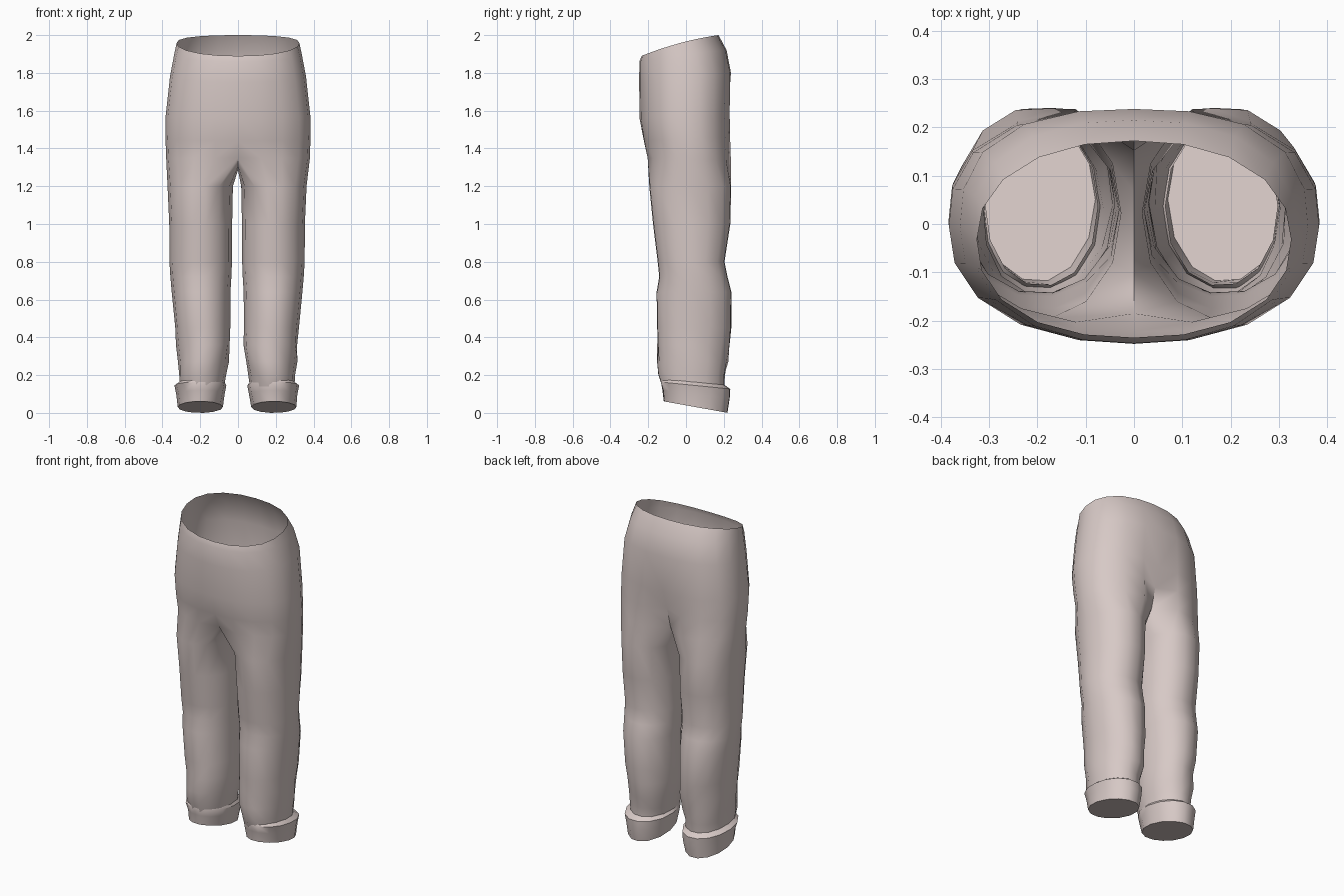
import bpy, bmesh, math

cube = bpy.data.objects.get("Cube")
if cube:
    bpy.data.objects.remove(cube)

cloth = bpy.data.materials.new("pale pink grey cloth")
cloth.use_nodes = True
tone = (0.68, 0.585, 0.565, 1)
cloth.diffuse_color = tone
cloth.node_tree.nodes["Principled BSDF"].inputs["Base Color"].default_value = tone

HALF = 11     # points from front centre round one side to back centre
INNER = 3     # points on the seam between the legs
LEG = HALF + INNER


def squircle(angle, power):
    c, s = math.cos(angle), math.sin(angle)
    r = (abs(c) ** power + abs(s) ** power) ** (-1 / power)
    return c * r, s * r


def hip_ring(bm, z_front, z_back, half_width, y_front, y_back, power, dent_front=0, dent_back=0):
    """One row of points up the left side and one up the right, sharing both centres."""
    sides = {}
    for side in (1, -1):
        row = []
        for i in range(HALF):
            if side < 0 and i in (0, HALF - 1):
                row.append(sides[1][i])
                continue
            t = i / (HALF - 1)
            x, s = squircle(math.pi * (t - 0.5), 2.3 if t < 0.5 else power)
            y = (y_front + y_back) / 2 + s * (y_back - y_front) / 2
            dent = {0: dent_front, HALF - 1: -dent_back}.get(i, 0)
            # The side of the waistband arches slightly above a straight slope
            z = z_front + (z_back - z_front) * ((s + 1) / 2 + 0.12 * (1 - s * s))
            if i in (0, HALF - 1):
                x = 0
            row.append(bm.verts.new((side * x * half_width, y + dent, z)))
        sides[side] = row
    return sides


def leg_ring(bm, side, z, x_in, x_out, y_front, y_back, slope=0, fold=0, power=2.1):
    row = []
    cx, cy = (x_in + x_out) / 2, (y_front + y_back) / 2
    for i in range(LEG):
        a = math.radians(-125 + 25 * i) if i < HALF else math.radians(125 + 27.5 * (i - HALF + 1))
        c, s = squircle(a, power)
        k = 1 + fold * math.sin(3 * a + z * 25 + side)
        x = cx + c * k * (x_out - x_in) / 2
        y = cy + s * k * (y_back - y_front) / 2
        row.append(bm.verts.new((side * x - 0.005, y, z + slope * y)))
    return row


def bridge(bm, a, b, closed=True):
    n = len(a)
    for i in range(n if closed else n - 1):
        j = (i + 1) % n
        bm.faces.new((a[i], a[j], b[j], b[i]))


def finish(bm, name, angle):
    bmesh.ops.recalc_face_normals(bm, faces=bm.faces)
    mesh = bpy.data.meshes.new(name)
    bm.to_mesh(mesh)
    bm.free()
    mesh.materials.append(cloth)
    obj = bpy.data.objects.new(name, mesh)
    bpy.context.collection.objects.link(obj)
    bpy.ops.object.select_all(action="DESELECT")
    obj.select_set(True)
    bpy.context.view_layer.objects.active = obj
    bpy.ops.object.shade_smooth_by_angle(angle=math.radians(angle))


# Waist and hips
bm = bmesh.new()
hips = [hip_ring(bm, *r) for r in (
    (1.89, 2.0, 0.325, -0.235, 0.172, 2.2),
    (1.86, 1.92, 0.338, -0.247, 0.215, 2.4),
    (1.75, 1.80, 0.36, -0.248, 0.238, 2.6),
    (1.56, 1.58, 0.383, -0.246, 0.236, 2.6, 0, 0.015),
    (1.44, 1.46, 0.384, -0.228, 0.238, 2.6, 0.005, 0.055),
    (1.35, 1.34, 0.380, -0.210, 0.242, 2.6, 0.025, 0.09),
)]
for upper, lower in zip(hips, hips[1:]):
    for side in (1, -1):
        bridge(bm, upper[side], lower[side], closed=False)

# Crotch seam shared by both legs
front, back = hips[-1][1][0].co, hips[-1][1][-1].co
seam = []
for k in range(1, INNER + 1):
    p = back.lerp(front, k / (INNER + 1))
    p.z -= 0.06 * math.sin(math.pi * k / (INNER + 1))
    seam.append(bm.verts.new(p))

# Legs: height, inner x, outer x, front y, back y, slope, folds
legs = (
    (1.20, 0.022, 0.368, -0.197, 0.242),
    (1.00, 0.026, 0.359, -0.177, 0.237),
    (0.80, 0.027, 0.358, -0.152, 0.206),
    (0.72, 0.030, 0.353, -0.144, 0.222),
    (0.64, 0.035, 0.346, -0.158, 0.243),
    (0.45, 0.037, 0.328, -0.154, 0.242, 0, 0.01),
    (0.36, 0.036, 0.320, -0.153, 0.230, 0, 0.025),
    (0.27, 0.045, 0.315, -0.152, 0.224, 0, 0.03),
    (0.20, 0.060, 0.308, -0.146, 0.208, 0, 0.02),
    (0.14, 0.068, 0.304, -0.128, 0.204),
)
for side in (1, -1):
    prev = hips[-1][side] + seam
    for spec in legs:
        row = leg_ring(bm, side, *spec)
        bridge(bm, prev, row)
        prev = row
finish(bm, "trousers", 50)

# Turned-up cuffs with closed hems
for side, name in ((1, "left_cuff"), (-1, "right_cuff")):
    bm = bmesh.new()
    rings = [leg_ring(bm, side, *spec) for spec in (
        (0.170, 0.070, 0.302, -0.128, 0.202, -0.1),
        (0.150, 0.056, 0.331, -0.136, 0.234, -0.1, 0.015),
        (0.105, 0.064, 0.320, -0.126, 0.232, -0.12, 0.015),
        (0.040, 0.075, 0.314, -0.120, 0.222, -0.18, 0, 2),
    )]
    for upper, lower in zip(rings, rings[1:]):
        bridge(bm, upper, lower)
    bm.faces.new(rings[-1])
    finish(bm, name, 40)
